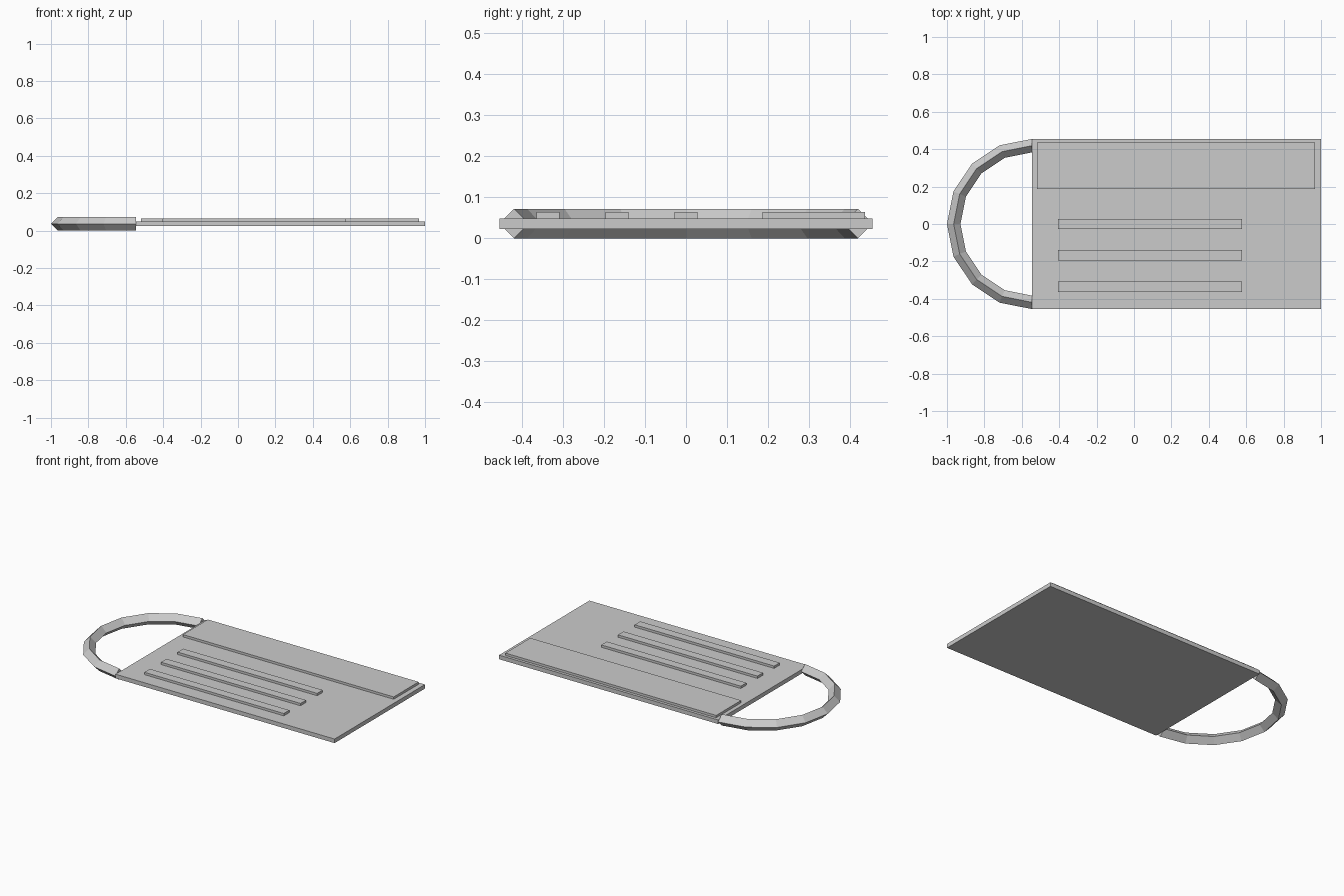
import bpy, bmesh, math

if "Cube" in bpy.data.objects:
    bpy.data.objects.remove(bpy.data.objects["Cube"])

grey = bpy.data.materials.new("plain_grey")
grey.diffuse_color = (0.6, 0.6, 0.6, 1)
grey.use_nodes = True
grey.node_tree.nodes["Principled BSDF"].inputs["Base Color"].default_value = grey.diffuse_color


def finish(name, bm):
    bmesh.ops.recalc_face_normals(bm, faces=bm.faces)
    mesh = bpy.data.meshes.new(name)
    bm.to_mesh(mesh)
    bm.free()
    mesh.materials.append(grey)
    obj = bpy.data.objects.new(name, mesh)
    bpy.context.collection.objects.link(obj)
    return obj


def box(name, x0, x1, y0, y1, z0, z1):
    bm = bmesh.new()
    bmesh.ops.create_cube(bm, size=1)
    for v in bm.verts:
        v.co.x = x1 if v.co.x > 0 else x0
        v.co.y = y1 if v.co.y > 0 else y0
        v.co.z = z1 if v.co.z > 0 else z0
    return finish(name, bm)


# flat card body
box("card_body", -0.545, 1.0, -0.455, 0.455, 0.023, 0.049)

# raised header panel
box("header_panel", -0.519, 0.968, 0.186, 0.437, 0.047, 0.064)

# three raised bars
for i in range(3):
    y = -0.168 * i
    box(f"raised_bar_{i + 1}", -0.406, 0.578, y - 0.028, y + 0.028, 0.047, 0.064)

# half-ring strap with a diamond cross-section
bm = bmesh.new()
R, r, steps = 0.419, 0.036, 8
rings = []
for i in range(steps + 1):
    a = math.pi / 2 + math.pi * i / steps
    ring = []
    for k in range(4):
        t = math.pi / 2 * k
        d = R + r * math.cos(t)
        ring.append(bm.verts.new((-0.545 + d * math.cos(a), d * math.sin(a),
                                  r + r * math.sin(t))))
    rings.append(ring)
for p, q in zip(rings, rings[1:]):
    for k in range(4):
        n = (k + 1) % 4
        bm.faces.new((p[k], p[n], q[n], q[k]))
bm.faces.new(rings[0])
bm.faces.new(rings[-1])
finish("strap_loop", bm)
